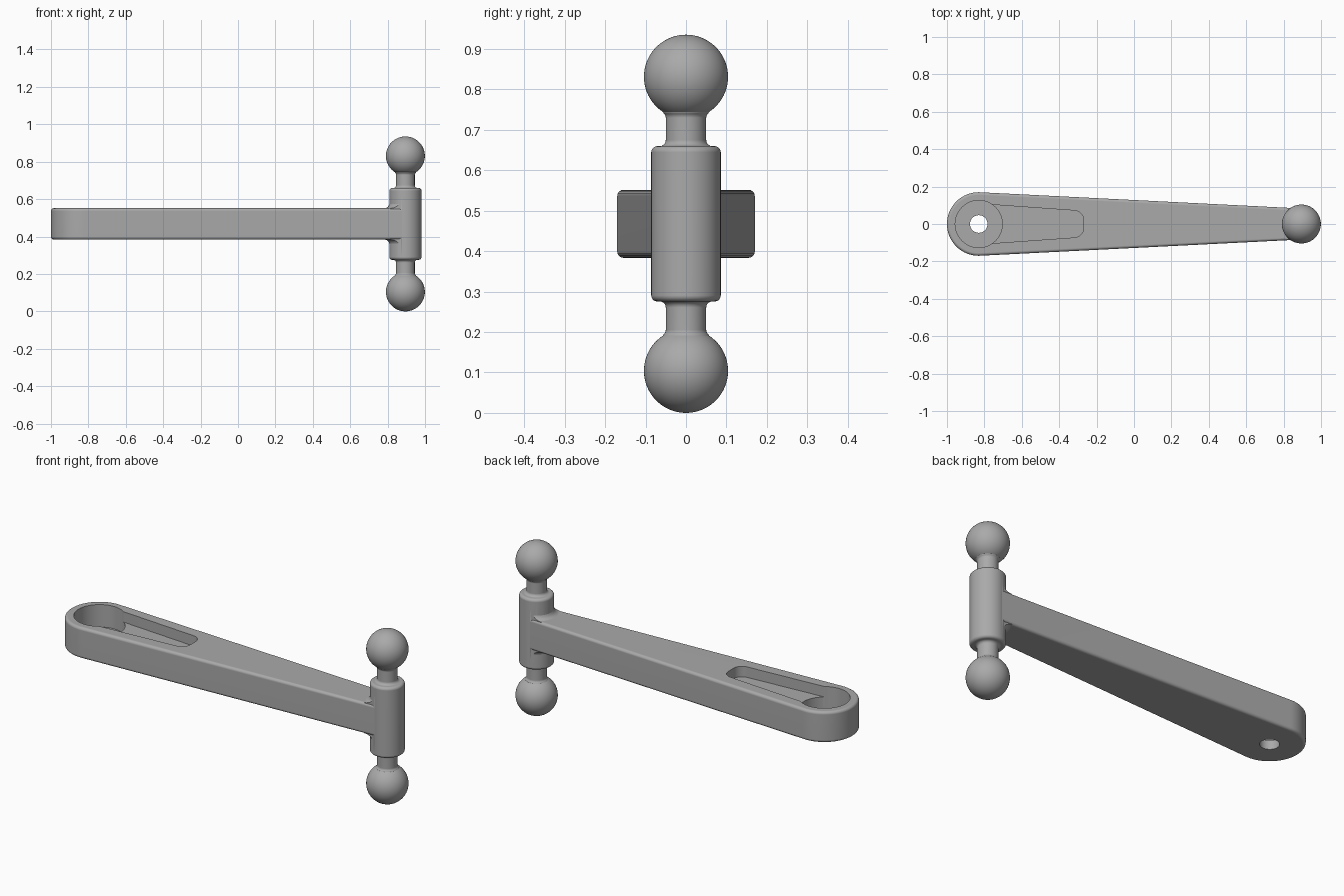
import bpy
import bmesh
from math import cos, sin, pi, radians
from mathutils import Vector
from mathutils.geometry import convex_hull_2d

cube = bpy.data.objects.get("Cube")
if cube:
    bpy.data.objects.remove(cube, do_unlink=True)

metal = bpy.data.materials.new("plain_grey")
GREY = (0.4, 0.4, 0.4, 1)
metal.use_nodes = True
metal.diffuse_color = GREY
metal.node_tree.nodes["Principled BSDF"].inputs["Base Color"].default_value = GREY

MID = 0.4675      # height of the mirror plane
POST_X = 0.895    # axis of the ball post
HUB_X = -0.83     # axis of the round end


def finish(name, bm):
    bmesh.ops.recalc_face_normals(bm, faces=bm.faces[:])
    mesh = bpy.data.meshes.new(name)
    bm.to_mesh(mesh)
    bm.free()
    mesh.materials.append(metal)
    obj = bpy.data.objects.new(name, mesh)
    bpy.context.collection.objects.link(obj)
    return obj


def prism(name, circles, z0, z1, bevel=0, steps=64):
    """Extrude the outline stretched round a set of (x, y, radius) circles."""
    pts = [Vector((x + r * cos(2 * pi * i / steps), y + r * sin(2 * pi * i / steps)))
           for x, y, r in circles for i in range(steps)]
    bm = bmesh.new()
    base = bm.faces.new([bm.verts.new((*pts[i], z0)) for i in convex_hull_2d(pts)])
    top = bmesh.ops.extrude_face_region(bm, geom=[base], use_keep_orig=True)
    verts = [v for v in top["geom"] if isinstance(v, bmesh.types.BMVert)]
    bmesh.ops.translate(bm, verts=verts, vec=(0, 0, z1 - z0))
    if bevel:
        bmesh.ops.recalc_face_normals(bm, faces=bm.faces[:])
        rims = [e for e in bm.edges
                if abs(e.verts[0].co.z - e.verts[1].co.z) < 1e-5]
        bmesh.ops.bevel(bm, geom=rims, offset=bevel, segments=4,
                        profile=0.5, affect='EDGES')
    return finish(name, bm)


def lathe(name, half, x, steps=64):
    """Revolve a (radius, height) profile, from rim to axis, mirrored below."""
    full = [(r, -h) for r, h in reversed(half)] + half
    bm = bmesh.new()
    rings = []
    for r, h in full:
        count = steps if r > 1e-5 else 1
        rings.append([bm.verts.new((x + r * cos(2 * pi * i / steps),
                                    r * sin(2 * pi * i / steps), MID + h))
                      for i in range(count)])
    for a, b in zip(rings, rings[1:]):
        for i in range(steps):
            j = (i + 1) % steps
            quad = [a[i % len(a)], a[j % len(a)], b[j % len(b)], b[i % len(b)]]
            bm.faces.new(list(dict.fromkeys(quad)))
    return finish(name, bm)


def arc(r, h, radius, start, end, n):
    angles = [radians(start + (end - start) * i / n) for i in range(n + 1)]
    return [(r + radius * cos(a), h + radius * sin(a)) for a in angles]


def combine(target, tool, operation):
    mod = target.modifiers.new(operation, 'BOOLEAN')
    mod.operation, mod.solver, mod.object = operation, 'EXACT', tool
    bpy.ops.object.select_all(action='DESELECT')
    bpy.context.view_layer.objects.active = target
    target.select_set(True)
    bpy.ops.object.modifier_apply(modifier=mod.name)
    bpy.data.objects.remove(tool, do_unlink=True)


# Tapered arm with a round end
arm = prism("arm", [(HUB_X, 0, 0.17), (POST_X, 0, 0.083)],
            MID - 0.084, MID + 0.084, bevel=0.015)

# Shallow tapered slot, deeper round pocket and through hole
combine(arm, prism("slot_cutter", [(HUB_X, 0, 0.108), (-0.32, 0.022, 0.05),
                                   (-0.32, -0.022, 0.05)], 0.495, 0.7), 'DIFFERENCE')
combine(arm, prism("pocket_cutter", [(HUB_X, 0, 0.126)], 0.43, 0.7), 'DIFFERENCE')
combine(arm, prism("hole_cutter", [(HUB_X, 0, 0.047)], 0.2, 0.7), 'DIFFERENCE')

# Fillet where the arm meets the post, trimmed just inside the arm outline
fillet = lathe("fillet", arc(0.115, 0.113, 0.03, 270, 180, 6) + [(0, 0.113)], POST_X)
combine(fillet, prism("fillet_trim", [(HUB_X, 0, 0.164), (POST_X, 0, 0.077)],
                      0.2, 0.7), 'INTERSECT')

# Post: barrel, filleted necks and a ball at each end
profile = (arc(0.071, 0.177, 0.015, 0, 90, 5)
           + arc(0.065, 0.207, 0.015, 270, 180, 5)
           + arc(0.065, 0.262, 0.015, 180, 127, 4)
           + arc(0, 0.3635, 0.104, -57, 90, 28))
post = lathe("ball_post", profile, POST_X)

combine(arm, fillet, 'UNION')
combine(arm, post, 'UNION')
arm.name = "ball_lever_arm"

# Smooth shading with crisp machined edges
bpy.ops.object.select_all(action='DESELECT')
arm.select_set(True)
bpy.context.view_layer.objects.active = arm
bpy.ops.object.shade_smooth_by_angle(angle=radians(35))
weighted = arm.modifiers.new("weighted_normals", 'WEIGHTED_NORMAL')
weighted.keep_sharp = True
